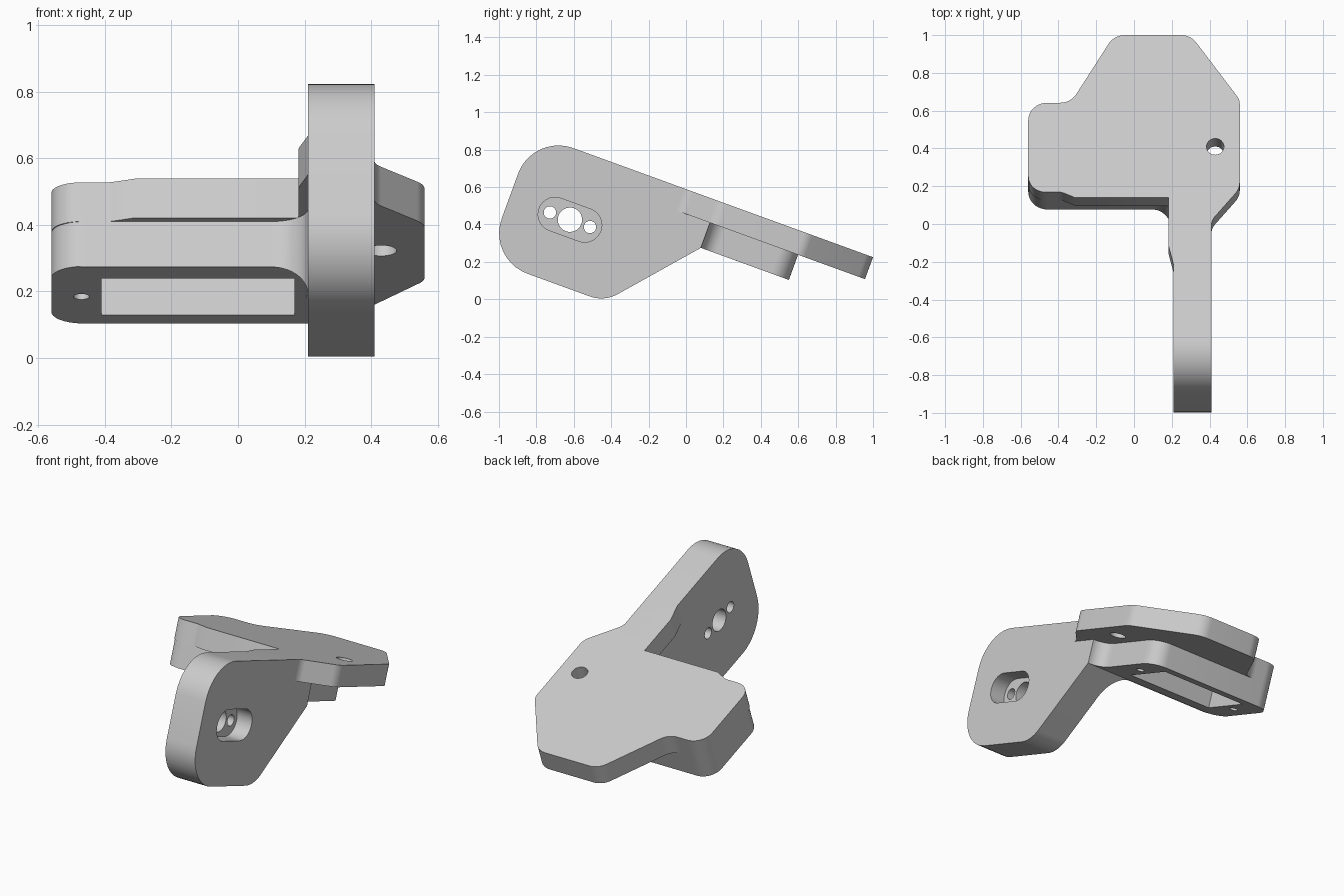
import bpy, bmesh, math
from mathutils import Vector

if "Cube" in bpy.data.objects:
    bpy.data.objects.remove(bpy.data.objects["Cube"])

TILT = math.radians(-20)
LIFT = 0.589
grey = bpy.data.materials.new("light_grey")
grey.use_nodes = True
grey.diffuse_color = (0.6, 0.6, 0.6, 1)
grey.node_tree.nodes["Principled BSDF"].inputs["Base Color"].default_value = (0.6, 0.6, 0.6, 1)


def rounded(corners, steps=10):
    """Outline from (a, b, radius) corners, each filleted by an arc."""
    out = []
    for i, (a, b, r) in enumerate(corners):
        p = Vector((a, b))
        if r == 0:
            out.append(p)
            continue
        d1 = (Vector(corners[i - 1][:2]) - p).normalized()
        d2 = (Vector(corners[(i + 1) % len(corners)][:2]) - p).normalized()
        half = d1.angle(d2) / 2
        centre = p + (d1 + d2).normalized() * r / math.sin(half)
        start = p + d1 * r / math.tan(half) - centre
        end = p + d2 * r / math.tan(half) - centre
        sweep = math.atan2(start.x * end.y - start.y * end.x, start.dot(end))
        for k in range(steps + 1):
            t = sweep * k / steps
            c, s = math.cos(t), math.sin(t)
            out.append(centre + Vector((start.x * c - start.y * s, start.x * s + start.y * c)))
    return out


def circle(a, b, r, n=32):
    return [Vector((a + r * math.cos(2 * math.pi * k / n), b + r * math.sin(2 * math.pi * k / n)))
            for k in range(n)]


def prism(name, outline, lo, hi, axis):
    """Extrude an outline along z (outline is x, y) or along x (outline is y, z)."""
    place = (lambda p, h: (p.x, p.y, h)) if axis == "z" else (lambda p, h: (h, p.x, p.y))
    bm = bmesh.new()
    face = bm.faces.new([bm.verts.new(place(p, lo)) for p in outline])
    top = bmesh.ops.extrude_face_region(bm, geom=[face])["geom"]
    shift = Vector(place(Vector((0, 0)), hi - lo))
    bmesh.ops.translate(bm, vec=shift, verts=[v for v in top if isinstance(v, bmesh.types.BMVert)])
    bmesh.ops.recalc_face_normals(bm, faces=bm.faces)
    mesh = bpy.data.meshes.new(name)
    bm.to_mesh(mesh)
    bm.free()
    obj = bpy.data.objects.new(name, mesh)
    bpy.context.collection.objects.link(obj)
    return obj


def combine(obj, others, operation="DIFFERENCE"):
    """Apply booleans to obj and delete the helpers."""
    for other in others:
        mod = obj.modifiers.new("cut", "BOOLEAN")
        mod.operation, mod.object, mod.solver = operation, other, "EXACT"
    bpy.context.view_layer.update()
    mesh = bpy.data.meshes.new_from_object(obj.evaluated_get(bpy.context.evaluated_depsgraph_get()))
    obj.modifiers.clear()
    obj.data = mesh
    for other in others:
        bpy.data.objects.remove(other)


def finish(obj):
    obj.data.materials.clear()
    obj.data.materials.append(grey)
    obj.rotation_euler.x = TILT
    obj.location.z = LIFT
    bpy.ops.object.select_all(action="DESELECT")
    obj.select_set(True)
    bpy.context.view_layer.objects.active = obj
    bpy.ops.object.shade_smooth_by_angle(angle=math.radians(25))


# Upright side plate with stepped slot and three bores
side_plate = prism("side_plate", rounded([
    (-0.872, 0, 0.23), (-0.872, -0.715, 0.23), (-0.205, -0.715, 0.18),
    (0.182, -0.268, 0), (0.182, 0, 0)]), 0.21, 0.41, "x")
SU, SW = -0.527, -0.366
slot = rounded([(SU - 0.175, SW - 0.091, 0.09), (SU + 0.175, SW - 0.091, 0.09),
                (SU + 0.175, SW + 0.091, 0.09), (SU - 0.175, SW + 0.091, 0.09)])
cutters = [prism("slot_cutter", slot, 0.31, 0.5, "x")]
for offset, radius in ((-0.114, 0.033), (0, 0.065), (0.114, 0.033)):
    cutters.append(prism("bore_cutter", circle(SU + offset, SW, radius), 0.1, 0.36, "x"))
combine(side_plate, cutters)
finish(side_plate)

# Top plate with chamfered back, small front overhang and one through hole
top_plate = prism("top_plate", rounded([
    (-0.56, 0.18, 0.09), (-0.385, 0.18, 0.06), (-0.31, 0.148, 0), (0.182, 0.148, 0),
    (0.182, -0.12, 0.1), (0.21, -0.23, 0), (0.41, -0.08, 0), (0.41, 0.02, 0.08), (0.56, 0.2, 0.1),
    (0.56, 0.7, 0.08), (0.3, 1.064, 0.1), (-0.105, 1.064, 0.1),
    (-0.335, 0.683, 0.1), (-0.56, 0.683, 0.1)]), -0.125, 0, "z")
combine(top_plate, [prism("hole_cutter", circle(0.43, 0.436, 0.046), -0.3, 0.2, "z")])
finish(top_plate)

# Lower block, blended into the side plate and trimmed along its sloping edge
lower_block = prism("lower_block", rounded([
    (-0.56, 0.18, 0.1), (0.21, 0.18, 0.11), (0.21, -0.05, 0), (0.4, -0.05, 0), (0.41, 0.182, 0),
    (0.32, 0.182, 0.085), (0.32, 0.683, 0.1), (-0.56, 0.683, 0.1)]), -0.7, -0.125, "z")
trim = prism("trim_helper", rounded([
    (-0.205, -0.715, 0), (0.182, -0.268, 0), (0.9, -0.268, 0), (0.9, 0.1, 0), (-0.205, 0.1, 0)]),
    -1, 1, "x")
combine(lower_block, [trim], "INTERSECT")
pocket = rounded([(-0.41, 0.286, 0), (0.17, 0.286, 0), (0.17, 0.608, 0), (-0.41, 0.608, 0)])
cutters = [prism("pocket_cutter", pocket, -0.5, -0.13, "z")]
for x in (-0.47, 0.23):
    cutters.append(prism("screw_cutter", circle(x, 0.447, 0.024, 20), -0.5, -0.13, "z"))
combine(lower_block, cutters)
finish(lower_block)
